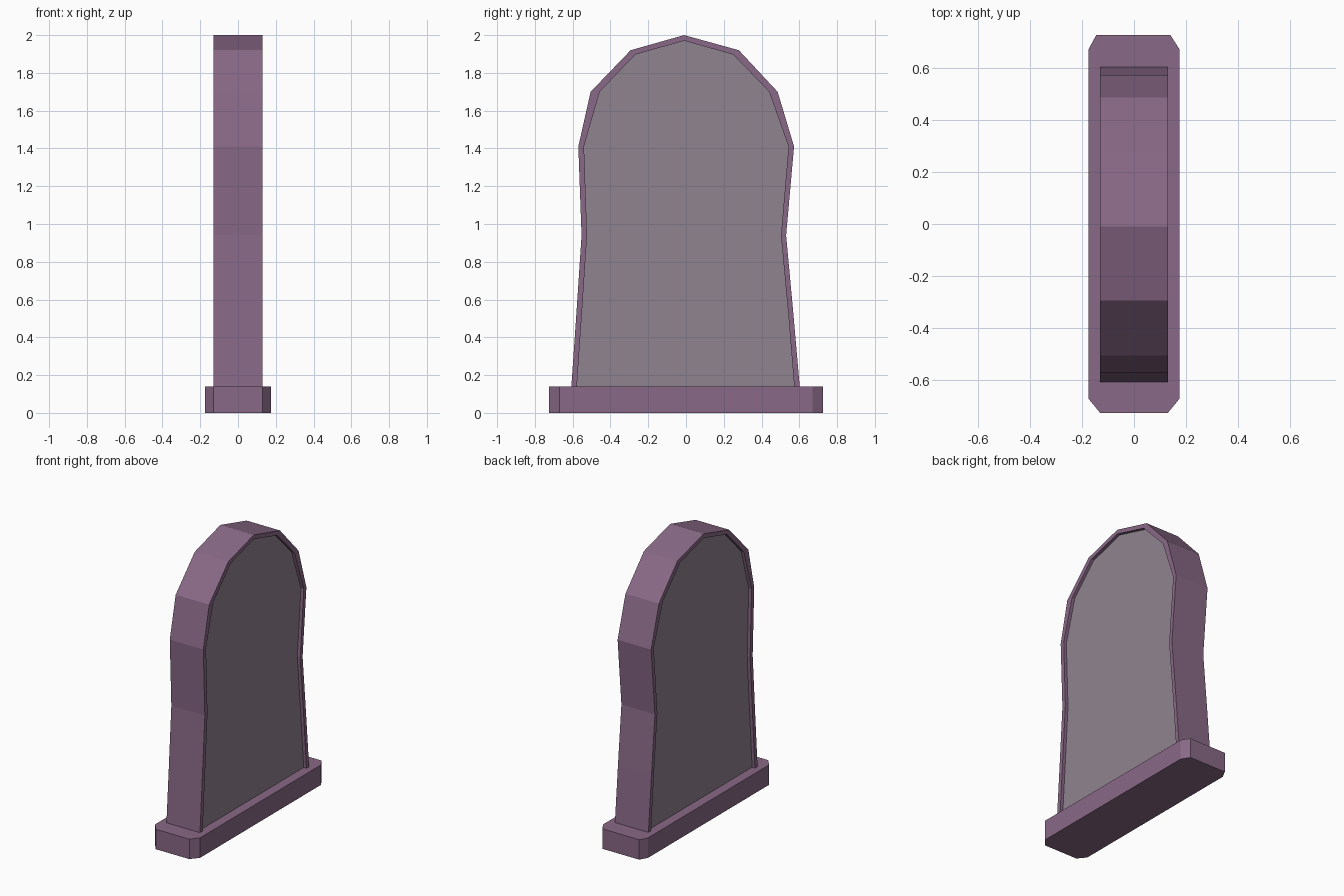
import bpy, bmesh

if "Cube" in bpy.data.objects:
    bpy.data.objects.remove(bpy.data.objects["Cube"])


def material(name, rgb):
    m = bpy.data.materials.new(name)
    m.diffuse_color = (*rgb, 1)
    m.use_nodes = True
    m.node_tree.nodes["Principled BSDF"].inputs["Base Color"].default_value = m.diffuse_color
    return m


def finish(bm, name, mats):
    bmesh.ops.recalc_face_normals(bm, faces=bm.faces)
    mesh = bpy.data.meshes.new(name)
    bm.to_mesh(mesh)
    bm.free()
    for m in mats:
        mesh.materials.append(m)
    ob = bpy.data.objects.new(name, mesh)
    bpy.context.collection.objects.link(ob)
    return ob


purple = material("purple_stone", (0.25, 0.14, 0.24))
grey = material("panel_stone", (0.28, 0.23, 0.275))

# Plinth with clipped corners
bm = bmesh.new()
plan = [(-0.13, -0.725), (0.13, -0.725), (0.175, -0.67), (0.175, 0.67),
        (0.14, 0.725), (-0.145, 0.725), (-0.175, 0.67), (-0.175, -0.67)]
face = bm.faces.new([bm.verts.new((x, y, 0)) for x, y in plan])
top = bmesh.ops.extrude_face_region(bm, geom=[face])["geom"]
bmesh.ops.translate(bm, vec=(0, 0, 0.14),
                    verts=[v for v in top if isinstance(v, bmesh.types.BMVert)])
finish(bm, "plinth", [purple])

# Headstone outlines (y, z): outer edge and recessed panel edge
outer = [(-0.607, 0.14), (-0.58, 0.53), (-0.553, 0.94), (-0.57, 1.41), (-0.505, 1.70),
         (-0.293, 1.92), (-0.01, 2.0), (0.28, 1.92), (0.485, 1.70), (0.572, 1.41),
         (0.53, 0.94), (0.568, 0.53), (0.602, 0.14)]
inner = [(-0.578, 0.14), (-0.551, 0.53), (-0.524, 0.94), (-0.54, 1.41), (-0.457, 1.70),
         (-0.268, 1.897), (-0.01, 1.97), (0.25, 1.897), (0.44, 1.70), (0.543, 1.41),
         (0.503, 0.94), (0.541, 0.53), (0.573, 0.14)]

# Headstone: strips from one recessed panel, round the rim, to the other panel
bm = bmesh.new()
HALF, DEEP = 0.13, 0.108
steps = [(inner, -DEEP), (inner, -HALF), (outer, -HALF),
         (outer, HALF), (inner, HALF), (inner, DEEP)]
loops = [[bm.verts.new((x, y, z)) for y, z in prof] for prof, x in steps]
for a, b in zip(loops, loops[1:]):
    for i in range(len(a) - 1):
        bm.faces.new((a[i], a[i + 1], b[i + 1], b[i]))
panels = [bm.faces.new(loops[0]), bm.faces.new(loops[-1])]
for f in panels:
    f.material_index = 1
bm.faces.new([l[0] for l in loops] + [l[-1] for l in reversed(loops)])
finish(bm, "headstone", [purple, grey])
